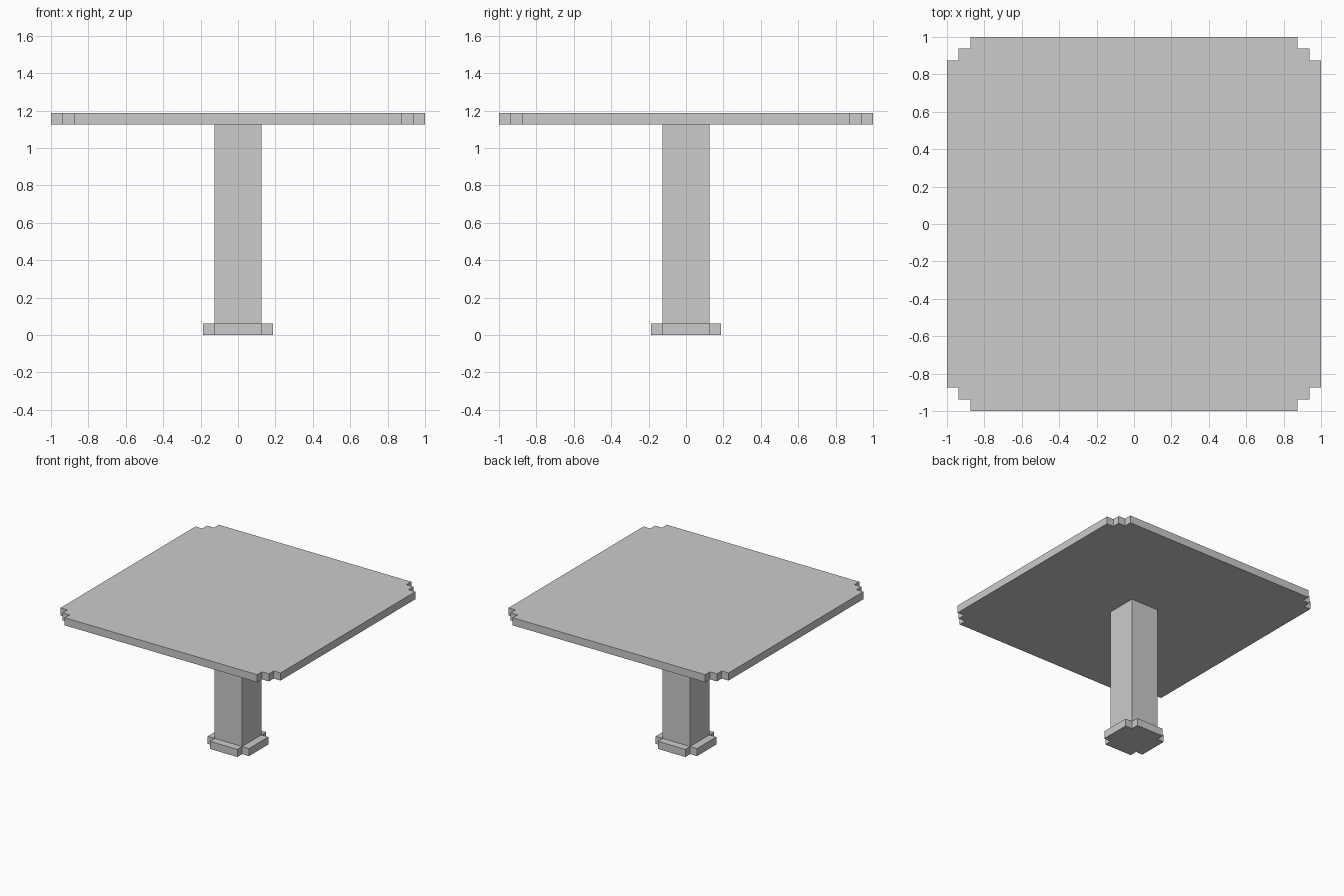
import bpy
import bmesh

if "Cube" in bpy.data.objects:
    bpy.data.objects.remove(bpy.data.objects["Cube"])

U = 1 / 16  # step size of the stair-cut corners


def prism(name, corner, z0, z1):
    """Extrude an outline made by turning one corner's points through four quarters."""
    outline = []
    pts = corner
    for _ in range(4):
        outline += pts
        pts = [(-y, x) for x, y in pts]
    bm = bmesh.new()
    face = bm.faces.new([bm.verts.new((x, y, z0)) for x, y in outline])
    up = bmesh.ops.extrude_face_region(bm, geom=[face])["geom"]
    bmesh.ops.translate(bm, vec=(0, 0, z1 - z0),
                        verts=[v for v in up if isinstance(v, bmesh.types.BMVert)])
    bmesh.ops.recalc_face_normals(bm, faces=bm.faces)
    mesh = bpy.data.meshes.new(name)
    bm.to_mesh(mesh)
    bm.free()
    obj = bpy.data.objects.new(name, mesh)
    bpy.context.collection.objects.link(obj)
    return obj


def stepped_corner(half, steps):
    """Points of the +x +y corner, cut away in equal square steps."""
    pts = []
    for i in range(steps + 1):
        x, y = half - i * U, half - (steps - i) * U
        pts.append((x, y))
        if i < steps:
            pts.append((x - U, y))
    return pts


# Foot: square with one notch per corner
prism("foot", stepped_corner(3 * U, 1), 0, U)

# Square column
prism("column", stepped_corner(2 * U, 0), U, 18 * U)

# Table top: two steps per corner
prism("table_top", stepped_corner(1, 2), 18 * U, 19 * U)
